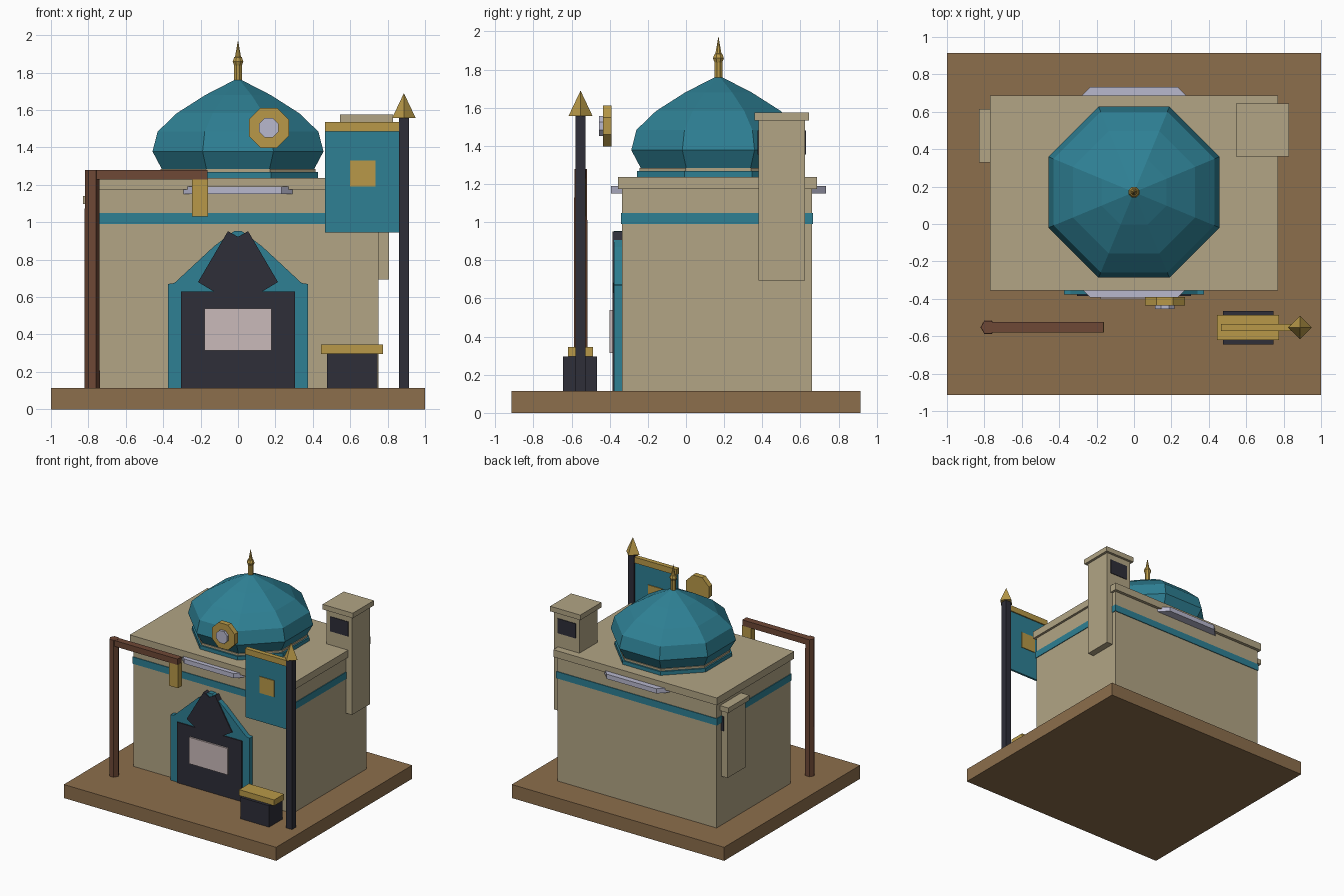
import bpy, bmesh, math
from mathutils import Matrix, Vector

if "Cube" in bpy.data.objects:
    bpy.data.objects.remove(bpy.data.objects["Cube"])


def material(name, rgb):
    """Flat material from a 0-255 display colour, stored as linear."""
    lin = [((c / 255 + 0.055) / 1.055) ** 2.4 for c in rgb] + [1.0]
    m = bpy.data.materials.new(name)
    m.use_nodes = True
    m.diffuse_color = lin
    m.node_tree.nodes["Principled BSDF"].inputs["Base Color"].default_value = lin
    return m


SAND = material("sandstone", (178, 165, 133))
EARTH = material("earth", (140, 110, 76))
TEAL = material("teal", (46, 128, 148))
GOLD = material("gold", (184, 153, 72))
DARK = material("charcoal", (46, 46, 56))
WOOD = material("dark wood", (110, 72, 54))
SILVER = material("silver", (184, 184, 206))
PINK = material("pale pink", (202, 186, 186))


def finish(name, bm, mat):
    bmesh.ops.recalc_face_normals(bm, faces=bm.faces)
    me = bpy.data.meshes.new(name)
    bm.to_mesh(me)
    bm.free()
    me.materials.append(mat)
    ob = bpy.data.objects.new(name, me)
    bpy.context.collection.objects.link(ob)
    return ob


def box(name, mat, x, y, z):
    """Box from its (low, high) extents along each axis."""
    bm = bmesh.new()
    bmesh.ops.create_cube(bm, size=1)
    for v in bm.verts:
        v.co = [lo + (c + 0.5) * (hi - lo) for c, (lo, hi) in zip(v.co, (x, y, z))]
    return finish(name, bm, mat)


def lathe(name, mat, centre, profile, sides, turn=0.5, rot=None):
    """Faceted solid of revolution; profile is (radius, height) bottom to top."""
    bm = bmesh.new()
    rings = []
    for r, h in profile:
        if r == 0:
            rings.append([bm.verts.new((0, 0, h))])
            continue
        angles = [math.tau * (i + turn) / sides for i in range(sides)]
        rings.append([bm.verts.new((r * math.cos(a), r * math.sin(a), h)) for a in angles])
    for low, high in zip(rings, rings[1:]):
        for i in range(sides):
            j = (i + 1) % sides
            quad = [low[i % len(low)], low[j % len(low)], high[j % len(high)], high[i % len(high)]]
            bm.faces.new(list(dict.fromkeys(quad)))
    for ring in (rings[0], rings[-1]):
        if len(ring) > 2:
            bm.faces.new(ring)
    if rot:
        bm.transform(rot)
    bm.transform(Matrix.Translation(Vector(centre)))
    return finish(name, bm, mat)


def octagon(name, mat, centre, profile, rot=None):
    """Eight-sided lathe whose profile radii are measured to the flats."""
    k = 1 / math.cos(math.pi / 8)
    return lathe(name, mat, centre, [(r * k, h) for r, h in profile], 8, 0.5, rot)


def mirrored_panel(name, mat, half, y):
    """Upright panel from the left half of its outline, mirrored across x = 0."""
    outline = half + [(-px, pz) for px, pz in reversed(half) if px]
    bm = bmesh.new()
    face = bm.faces.new([bm.verts.new((px, y[0], pz)) for px, pz in outline])
    ext = bmesh.ops.extrude_face_region(bm, geom=[face])["geom"]
    verts = [g for g in ext if isinstance(g, bmesh.types.BMVert)]
    bmesh.ops.translate(bm, verts=verts, vec=(0, y[1] - y[0], 0))
    return finish(name, bm, mat)


FLOOR = 0.115

# Ground slab and main hall
box("ground_slab", EARTH, (-1, 1), (-0.915, 0.915), (0, FLOOR))
box("hall_walls", SAND, (-0.75, 0.75), (-0.335, 0.66), (FLOOR, 1.18))
box("wall_band", TEAL, (-0.756, 0.756), (-0.341, 0.666), (0.99, 1.048))
box("roof_slab", SAND, (-0.77, 0.77), (-0.356, 0.686), (1.175, 1.237))

# Dome with its drum, the ring under the roof, and the finial
DOME = (0, 0.17, 0)
octagon("roof_ring", SILVER, DOME, [(0.563, 1.15), (0.563, 1.19)])
octagon("dome_drum", TEAL, DOME, [(0.428, 1.23), (0.428, 1.268)])
octagon("drum_trim", SAND, DOME, [(0.415, 1.26), (0.415, 1.285)])
octagon("dome", TEAL, DOME, [(0.405, 1.28), (0.457, 1.378), (0.43, 1.484),
                             (0.327, 1.583), (0.175, 1.68), (0, 1.77)])
lathe("finial_stem", GOLD, DOME, [(0.022, 1.755), (0.022, 1.84)], 8)
lathe("finial_ball", GOLD, DOME, [(0, 1.828), (0.022, 1.838), (0.031, 1.86),
                                  (0.022, 1.882), (0, 1.892)], 8)
lathe("finial_spike", GOLD, DOME, [(0.018, 1.88), (0, 1.975)], 8)


# Wind towers on both flanks, with a vent opening front and back
def wind_tower(side, x, y, bottom, top):
    def span(c, half):
        return (c - half, c + half)
    box(side + "_tower_shaft", SAND, span(x, 0.12), span(y, 0.121), (bottom, top - 0.04))
    box(side + "_tower_cap", SAND, span(x, 0.142), span(y, 0.142), (top - 0.043, top))
    box(side + "_tower_vent", DARK, span(x, 0.085), span(y, 0.126), (top - 0.22, top - 0.095))


wind_tower("left", 0.687, 0.502, 0.695, 1.575)
wind_tower("right", -0.687, 0.472, 0.53, 1.14)

# Portal: pointed surround, dark doorway and notice plate
mirrored_panel("portal_surround", TEAL, [(-0.373, FLOOR), (-0.373, 0.67), (-0.34, 0.675),
                                         (-0.13, 0.87), (-0.02, 0.953)], (-0.377, -0.33))
mirrored_panel("doorway", DARK, [(-0.305, FLOOR), (-0.305, 0.63), (-0.13, 0.63), (-0.214, 0.68),
                                 (-0.054, 0.952), (0, 0.922)], (-0.386, -0.332))
box("notice_plate", PINK, (-0.18, 0.18), (-0.4, -0.38), (0.315, 0.54))

# Wooden gallows post with hanging lantern
lathe("lantern_post", WOOD, (-0.78, -0.552, 0), [(0.041, FLOOR), (0.039, 1.28)], 6, 0)
box("lantern_arm", WOOD, (-0.785, -0.163), (-0.58, -0.524), (1.228, 1.278))
box("lantern", GOLD, (-0.245, -0.16), (-0.579, -0.525), (1.03, 1.23))

# Banner on its pole
box("banner_pole", DARK, (0.86, 0.914), (-0.58, -0.526), (FLOOR, 1.56))
lathe("pole_tip", GOLD, (0.887, -0.553, 0), [(0.063, 1.557), (0, 1.69)], 4, 0)
box("banner_cloth", TEAL, (0.465, 0.862), (-0.562, -0.544), (0.945, 1.49))
box("banner_rail", GOLD, (0.465, 0.862), (-0.572, -0.534), (1.485, 1.535))
box("banner_emblem", GOLD, (0.598, 0.735), (-0.568, -0.538), (1.19, 1.33))

# Bench beside the pole
box("bench_base", DARK, (0.475, 0.745), (-0.645, -0.466), (FLOOR, 0.297))
box("bench_top", GOLD, (0.444, 0.775), (-0.62, -0.487), (0.295, 0.345))

# Round medallion in front of the dome
FACE_FRONT = Matrix.Rotation(math.pi / 2, 4, "X")
MEDAL = (0.165, -0.39, 1.505)
octagon("medallion_rim", GOLD, MEDAL, [(0.107, 0), (0.107, 0.045)], FACE_FRONT)
octagon("medallion_centre", SILVER, MEDAL, [(0.052, 0.03), (0.052, 0.065)], FACE_FRONT)
